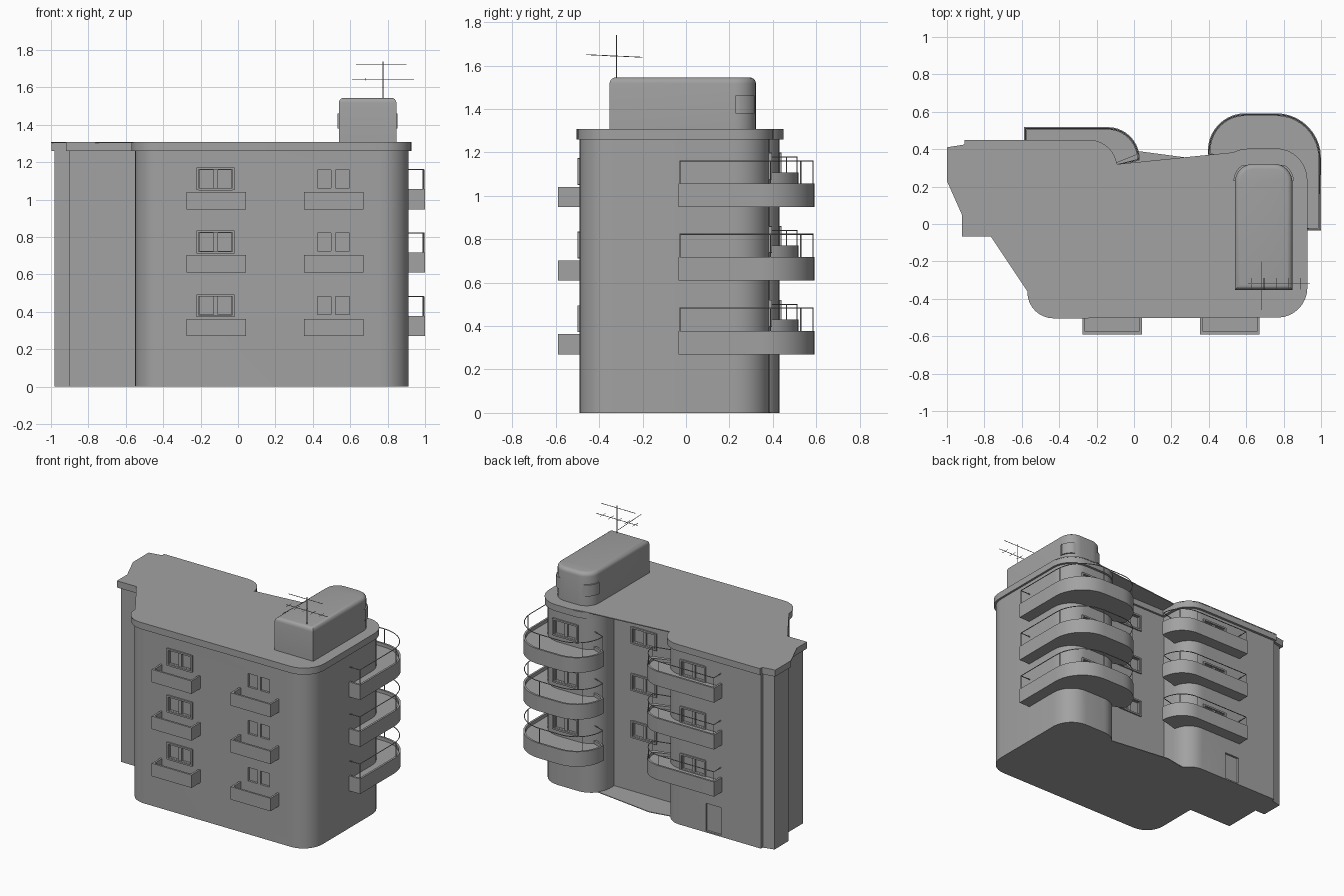
import bpy, bmesh, math
from mathutils import Vector

if "Cube" in bpy.data.objects:
    bpy.data.objects.remove(bpy.data.objects["Cube"], do_unlink=True)

grey = bpy.data.materials.new("concrete_grey")
grey.use_nodes = True
COLOR = (0.36, 0.36, 0.36, 1)
grey.diffuse_color = COLOR
grey.node_tree.nodes["Principled BSDF"].inputs["Base Color"].default_value = COLOR
made = []


def finish(name, bm):
    bmesh.ops.recalc_face_normals(bm, faces=bm.faces)
    me = bpy.data.meshes.new(name)
    bm.to_mesh(me)
    bm.free()
    me.materials.append(grey)
    ob = bpy.data.objects.new(name, me)
    bpy.context.collection.objects.link(ob)
    made.append(ob)
    return ob


def fillet(points, closed=True, steps=8):
    """Round each (x, y, radius) corner of a plan outline."""
    out = []
    n = len(points)
    for i, (x, y, r) in enumerate(points):
        p = Vector((x, y))
        if r == 0 or (not closed and i in (0, n - 1)):
            out.append(p)
            continue
        a = (Vector(points[i - 1][:2]) - p).normalized()
        b = (Vector(points[(i + 1) % n][:2]) - p).normalized()
        half = a.angle(b) / 2
        t = r / math.tan(half)
        c = p + (a + b).normalized() * (r / math.sin(half))
        va, vb = p + a * t - c, p + b * t - c
        ang = va.angle_signed(vb)
        for k in range(steps + 1):
            w = -ang * k / steps
            out.append(c + Vector((va.x * math.cos(w) - va.y * math.sin(w),
                                   va.x * math.sin(w) + va.y * math.cos(w))))
    return out


def offset(path, d):
    """Shift an open path sideways (to its left) by d."""
    out = []
    for i, p in enumerate(path):
        t1 = (path[i] - path[i - 1]).normalized() if i else None
        t2 = (path[i + 1] - path[i]).normalized() if i < len(path) - 1 else None
        t1, t2 = t1 or t2, t2 or t1
        t = (t1 + t2).normalized()
        out.append(p + Vector((-t.y, t.x)) * d / max(t.dot(t1), 0.5))
    return out


def add_prism(bm, pts, z0, z1):
    f = bm.faces.new([bm.verts.new((p[0], p[1], z0)) for p in pts])
    new = bmesh.ops.extrude_face_region(bm, geom=[f])["geom"]
    bmesh.ops.translate(bm, vec=(0, 0, z1 - z0),
                        verts=[v for v in new if isinstance(v, bmesh.types.BMVert)])


def prism(name, pts, z0, z1):
    bm = bmesh.new()
    add_prism(bm, pts, z0, z1)
    return finish(name, bm)


def add_box(bm, x0, x1, y0, y1, z0, z1):
    add_prism(bm, [(x0, y0), (x1, y0), (x1, y1), (x0, y1)], z0, z1)


def rod(name, pts, r):
    """Thin round bar through 3D points."""
    cu = bpy.data.curves.new(name, "CURVE")
    cu.dimensions = "3D"
    cu.bevel_depth, cu.bevel_resolution, cu.use_fill_caps = r, 1, True
    sp = cu.splines.new("POLY")
    sp.points.add(len(pts) - 1)
    for q, p in zip(sp.points, pts):
        q.co = (*p, 1)
    cu.materials.append(grey)
    ob = bpy.data.objects.new(name, cu)
    bpy.context.collection.objects.link(ob)


FLOORS = [0.27, 0.61, 0.948]
RECESS_Y = 0.19

# Main block: rounded corners, two round-cornered rear towers, stepped right side
walls = prism("walls", fillet([
    (-0.55, -0.49, 0.14), (0.912, -0.49, 0.15), (0.912, 0.385, 0.16), (0.44, 0.385, 0.15),
    (0.44, RECESS_Y, 0), (-0.11, RECESS_Y, 0), (-0.11, 0.43, 0.14), (-0.9, 0.43, 0),
    (-0.9, 0.41, 0), (-0.98, 0.39, 0), (-0.98, 0.23, 0), (-0.9, 0.23, 0),
    (-0.9, -0.05, 0), (-0.55, -0.05, 0)]), 0, 1.27)

# Roof slab following the walls
prism("roof_slab", fillet([
    (-0.57, -0.505, 0.15), (0.927, -0.5, 0.16), (0.927, 0.403, 0.17), (0.44, 0.403, 0.17),
    (0.44, RECESS_Y + 0.015, 0), (-0.09, RECESS_Y + 0.015, 0), (-0.09, 0.448, 0.15),
    (-0.905, 0.448, 0), (-0.905, 0.425, 0), (-0.998, 0.41, 0), (-0.998, 0.23, 0),
    (-0.92, 0.23, 0), (-0.92, -0.067, 0), (-0.57, -0.067, 0)]), 1.26, 1.305)

# Thin roof sheet spanning the recesses
prism("roof_sheet", fillet([
    (-0.57, -0.505, 0.14), (0.927, -0.5, 0.16), (0.927, 0.405, 0.17), (0.64, 0.405, 0.1),
    (0.55, 0.385, 0), (-0.09, 0.32, 0), (-0.09, 0.45, 0.15), (-0.905, 0.45, 0),
    (-0.905, 0.425, 0), (-1, 0.41, 0), (-1, 0.23, 0), (-0.92, 0.05, 0),
    (-0.92, -0.067, 0), (-0.765, -0.067, 0), (-0.57, -0.36, 0)]), 1.302, 1.308)

# Paved ground sheet between the towers
prism("entrance_paving", [(-0.14, 0.15), (0.47, 0.15), (0.47, 0.33), (0.02, 0.39), (-0.14, 0.36)], 0, 0.005)

# Window recesses and frames: centre x, wall y, outward direction, framed, lift
cut = bmesh.new()
frames = bmesh.new()
WINDOWS = [(-0.12, -0.49, -1, True, 0), (0.51, -0.49, -1, False, 0), (0.69, 0.385, 1, True, 0.025),
           (0.2, RECESS_Y, 1, True, 0.02), (-0.36, 0.43, 1, True, 0.025)]
for x, y, d, framed, lift in WINDOWS:
    for z in FLOORS:
        lo, hi = z + lift + 0.115, z + lift + 0.212
        for px in (x - 0.049, x + 0.049):
            add_box(cut, px - 0.037, px + 0.037, y - 0.015, y + 0.015, lo, hi)
        if framed:
            ys = sorted((y - d * 0.01, y + d * 0.01))
            for s in (-1, 1):
                cx = x + s * 0.096
                add_box(frames, cx - 0.006, cx + 0.006, *ys, lo - 0.012, hi + 0.012)
                cz = (lo + hi) / 2 + s * 0.056
                add_box(frames, x - 0.09, x + 0.09, *ys, cz - 0.006, cz + 0.006)
finish("window_frames", frames)

# Rear door recess
add_box(cut, -0.58, -0.46, 0.415, 0.445, 0.01, 0.21)
cutter = finish("opening_cutter", cut)
cutter.hide_render = True
mod = walls.modifiers.new("openings", "BOOLEAN")
mod.operation, mod.object, mod.solver = "DIFFERENCE", cutter, "EXACT"
bpy.context.view_layer.objects.active = walls
bpy.ops.object.modifier_apply(modifier=mod.name)
made.remove(cutter)
bpy.data.objects.remove(cutter, do_unlink=True)


def balcony(name, path, base, z, height, floor, rail=None, posts=()):
    """Floor block, thin parapet along the open path and an optional handrail."""
    bm = bmesh.new()
    add_prism(bm, path + base, z, z + floor)
    add_prism(bm, path + offset(path, 0.014)[::-1], z, z + height)
    finish(name, bm)
    if rail:
        line = offset(path, 0.007)
        rod(name + "_handrail", [(p.x, p.y, rail) for p in line], 0.003)
        for i in posts:
            p = line[i]
            rod(name + "_post", [(p.x, p.y, z + height - 0.01), (p.x, p.y, rail)], 0.003)


corner_path = fillet([(0.89, -0.035, 0), (1, -0.035, 0), (1, 0.592, 0.24),
                      (0.395, 0.592, 0.2), (0.395, 0.37, 0), (0.5, 0.33, 0)], False, 10)
side_path = fillet([(-0.13, 0.3, 0), (0.03, 0.34, 0), (0.03, 0.518, 0.17),
                    (-0.587, 0.518, 0), (-0.587, 0.4, 0)], False, 10)
for n, z in enumerate(FLOORS, 1):
    balcony(f"corner_balcony_{n}", corner_path, [Vector((0.6, 0.3)), Vector((0.85, 0.1))],
            z, 0.108, 0.085, z + 0.213, (1, 3, 12, 18, 24))
    balcony(f"side_balcony_{n}", side_path, [Vector((-0.2, 0.35))],
            z + 0.055, 0.105, 0.08, z + 0.23, (1, 7, 12, 13))
    for x in (-0.276, 0.354):
        box_path = [Vector(p) for p in ((x, -0.48), (x, -0.59), (x + 0.318, -0.59), (x + 0.318, -0.48))]
        balcony(f"front_balcony_{n}", box_path, [], z, 0.093, 0.03)

# Stair house on the roof, with a rounded top edge
house_plan = fillet([(0.539, -0.352, 0), (0.847, -0.352, 0), (0.847, 0.322, 0.1), (0.539, 0.322, 0.1)])
house = prism("stair_house", house_plan, 1.3, 1.545)
bm = bmesh.new()
bm.from_mesh(house.data)
top = [e for e in bm.edges if all(v.co.z > 1.5 for v in e.verts)]
bmesh.ops.bevel(bm, geom=top, offset=0.028, segments=4, profile=0.5, affect="EDGES")
bm.to_mesh(house.data)
bm.free()

# Wrapped corner windows of the stair house
band = fillet([(0.532, 0.243, 0), (0.854, 0.243, 0), (0.854, 0.329, 0.1), (0.532, 0.329, 0.1)], steps=12)
prism("stair_house_windows", [p for p in band if p.y < 0.317], 1.38, 1.462)

# Roof antenna
AX, AY = 0.775, -0.32
rod("antenna_mast", [(AX, AY, 1.53), (AX, AY, 1.74)], 0.002)
for x0, x1, z in ((0.63, 0.9, 1.725), (0.61, 0.94, 1.642)):
    rod("antenna_boom", [(x0, AY, z), (x1, AY, z)], 0.002)
rod("antenna_cross", [(0.68, -0.46, 1.65), (0.68, -0.2, 1.638)], 0.002)
for k in range(5):
    x = 0.63 + k * 0.065
    rod("antenna_element", [(x, AY - 0.03, 1.642), (x, AY + 0.03, 1.642)], 0.0015)

# Smooth curved walls, keep hard edges
bpy.ops.object.select_all(action="DESELECT")
for ob in made:
    ob.select_set(True)
bpy.context.view_layer.objects.active = walls
bpy.ops.object.shade_smooth_by_angle(angle=math.radians(35))
